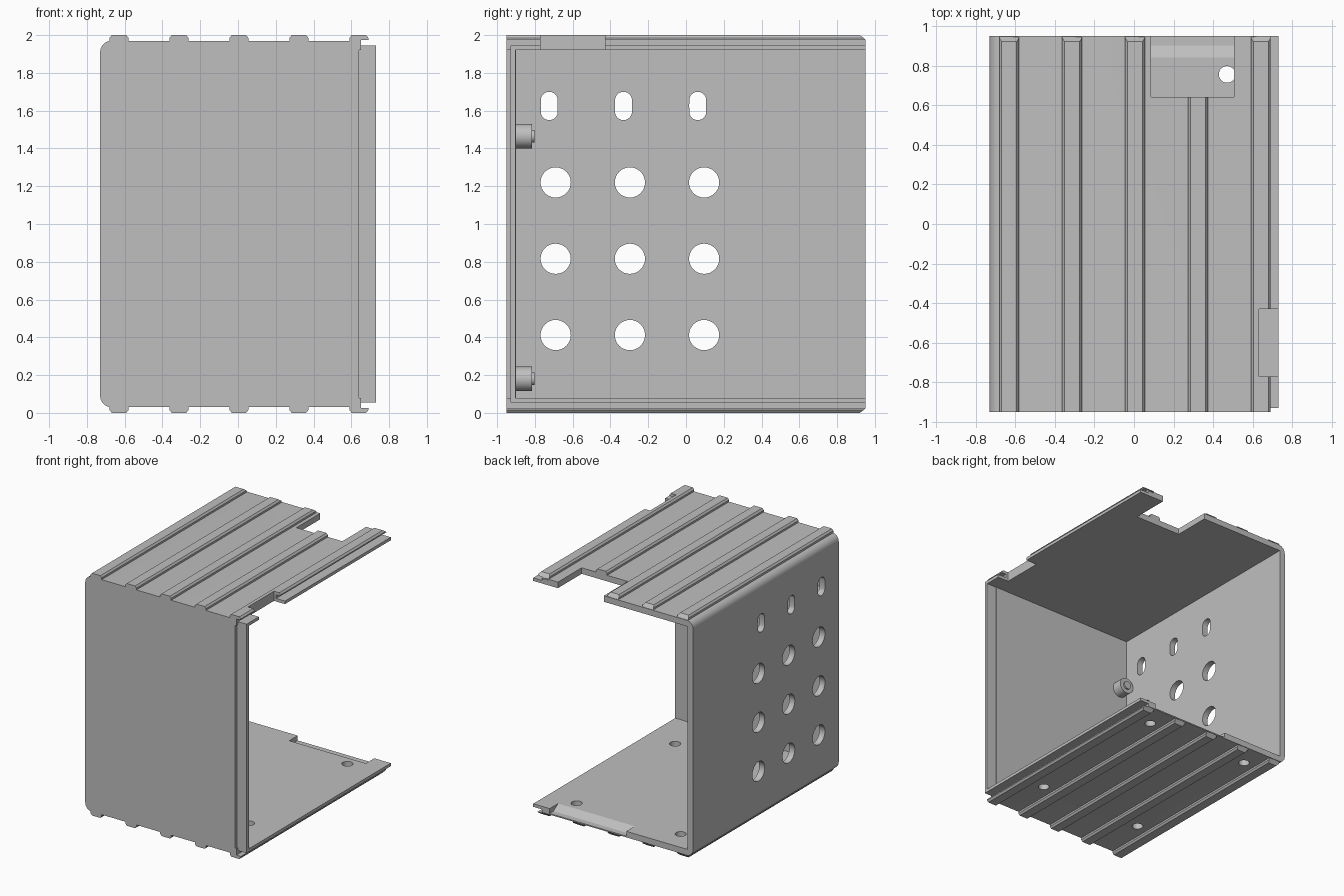
import bpy, bmesh, math
from mathutils import Vector, Matrix

cube = bpy.data.objects.get("Cube")
if cube:
    bpy.data.objects.remove(cube, do_unlink=True)

# One plain grey finish
grey = bpy.data.materials.new("plain_grey")
grey.use_nodes = True
colour = (0.52, 0.52, 0.52, 1)
grey.diffuse_color = colour
grey.node_tree.nodes["Principled BSDF"].inputs["Base Color"].default_value = colour

parts = []


def finish(name, bm):
    bmesh.ops.recalc_face_normals(bm, faces=bm.faces)
    mesh = bpy.data.meshes.new(name)
    bm.to_mesh(mesh)
    bm.free()
    mesh.materials.append(grey)
    obj = bpy.data.objects.new(name, mesh)
    bpy.context.scene.collection.objects.link(obj)
    return obj


def prism(name, profile, axis, start, end):
    """Extrude a closed profile along x (profile is y, z) or y (profile is x, z)."""
    place = {"x": lambda p, t: (t, p[0], p[1]), "y": lambda p, t: (p[0], t, p[1])}[axis]
    bm = bmesh.new()
    face = bm.faces.new([bm.verts.new(place(p, start)) for p in profile])
    new = bmesh.ops.extrude_face_region(bm, geom=[face])["geom"]
    shift = Vector((end - start, 0, 0) if axis == "x" else (0, end - start, 0))
    bmesh.ops.translate(bm, vec=shift, verts=[g for g in new if isinstance(g, bmesh.types.BMVert)])
    return finish(name, bm)


def box(name, x, y, z):
    return prism(name, [(x[0], z[0]), (x[1], z[0]), (x[1], z[1]), (x[0], z[1])], "y", *y)


def cylinder(name, centre, radius, depth, axis, stretch=0):
    """Cylinder along an axis; stretch pulls it into an upright slot."""
    bm = bmesh.new()
    bmesh.ops.create_cone(bm, cap_ends=True, segments=32, radius1=radius, radius2=radius, depth=depth)
    turn = {"x": Matrix.Rotation(math.pi / 2, 3, "Y"),
            "y": Matrix.Rotation(math.pi / 2, 3, "X"), "z": Matrix.Identity(3)}[axis]
    bmesh.ops.rotate(bm, cent=(0, 0, 0), matrix=turn, verts=bm.verts)
    for v in bm.verts:
        if abs(v.co.z) > 0.001:
            v.co.z += math.copysign(stretch, v.co.z)
    bmesh.ops.translate(bm, vec=centre, verts=bm.verts)
    return finish(name, bm)


def combine(target, tools, operation):
    for tool in tools:
        mod = target.modifiers.new("cut", "BOOLEAN")
        mod.operation, mod.solver, mod.object = operation, "EXACT", tool
    graph = bpy.context.evaluated_depsgraph_get()
    mesh = bpy.data.meshes.new_from_object(target.evaluated_get(graph))
    target.modifiers.clear()
    target.data = mesh


# Shell: left wall, roof and floor with thin lips along the open side
def corner(cx, cz, first):
    return [(cx + 0.06 * math.cos(a), cz + 0.06 * math.sin(a))
            for a in (math.radians(first - 15 * i) for i in range(7))]


upper = [(0.65, 1.97), (0.65, 1.945), (0.73, 1.945), (0.73, 1.92), (-0.68, 1.92)]
lower = [(x, 2 - z) for x, z in reversed(upper)]
shell = prism("shell", corner(-0.67, 0.09, 270) + corner(-0.67, 1.91, 180) + upper + lower,
              "y", -0.95, 0.95)

# Front wall joined to the shell, with its upright lip
wall = box("front_wall", (-0.70, 0.64), (-0.95, -0.90), (0.05, 1.95))
combine(shell, [wall], "UNION")
bpy.data.objects.remove(wall, do_unlink=True)
parts.append(shell)
parts.append(prism("front_lip", [(0.60, 0.06), (0.71, 0.06), (0.73, 0.07), (0.73, 1.93),
                                 (0.71, 1.94), (0.60, 1.94)], "y", -0.93, -0.902))

# Ribs on roof and floor; the outermost one overhangs the slot
ribs = []
for i in range(5):
    c = -0.63 + 0.3175 * i
    foot = 1.96
    outline = [(c - 0.05, foot), (c - 0.05, 1.985), (c - 0.038, 2), (c + 0.038, 2), (c + 0.05, 1.985)]
    outline += [(0.69, 1.975), (0.65, 1.975), (0.65, foot)] if i == 4 else [(c + 0.05, foot)]
    for side in ("roof", "floor"):
        pts = outline if side == "roof" else [(x, 2 - z) for x, z in outline]
        rib = prism(f"{side}_rib_{i + 1}", pts, "y", -0.95, 0.95)
        # sloped rear end
        for v in rib.data.vertices:
            if v.co.y > 0.9 and abs(v.co.z - 1) > 0.98:
                v.co.y -= 0.03 if abs(v.co.z - 1) > 0.99 else 0.01
        ribs.append(rib)
parts += ribs

# Cutters: rear roof notch, side notch, front ends of the lips
rear_notch = box("rear_notch_cutter", (0.085, 0.505), (0.64, 1.1), (1.85, 2.1))
side_notch = box("side_notch_cutter", (0.63, 0.9), (-0.77, -0.43), (1.85, 2.1))
lip_trim = box("lip_end_cutter", (0.65, 0.9), (-1.1, -0.93), (-0.1, 2.1))
# Sloped recess at the rear edge of the floor
recess = prism("floor_recess_cutter", [(0.84, 0.08), (0.84, 0.12), (1.0, 0.12), (1.0, 0.04), (0.90, 0.04)],
               "x", -0.12, 0.58)
cutters = [rear_notch, side_notch, lip_trim, recess]

# Vent holes and slots through the left wall
for col in range(3):
    y = -0.69 + 0.393 * col
    for row in range(3):
        cutters.append(cylinder("vent_cutter", (-0.7, y, 0.412 + 0.404 * row), 0.08, 0.2, "x"))
    cutters.append(cylinder("slot_cutter", (-0.7, y - 0.034, 1.625), 0.045, 0.2, "x", 0.03))

# Screw holes in the floor
for x in (-0.48, 0.47):
    for y in (-0.53, 0.755):
        cutters.append(cylinder("screw_cutter", (x, y, 0.05), 0.042, 0.3, "z"))

combine(shell, cutters, "DIFFERENCE")
for rib in ribs:
    if rib.name == "roof_rib_4":
        combine(rib, [rear_notch], "DIFFERENCE")
    if rib.name == "roof_rib_5":
        combine(rib, [side_notch], "DIFFERENCE")
for c in cutters:
    bpy.data.objects.remove(c, do_unlink=True)

# Mounting bosses on the inside of the front wall
for label, z in (("lower", 0.18), ("upper", 1.465)):
    parts.append(cylinder(f"{label}_boss", (-0.61, -0.86, z), 0.065, 0.09, "y"))
    parts.append(cylinder(f"{label}_boss_tip", (-0.61, -0.82, z), 0.033, 0.035, "y"))

# Smooth the round surfaces, keep the corners crisp
bpy.ops.object.select_all(action="DESELECT")
for p in parts:
    p.select_set(True)
bpy.context.view_layer.objects.active = shell
bpy.ops.object.shade_smooth_by_angle(angle=math.radians(30))
